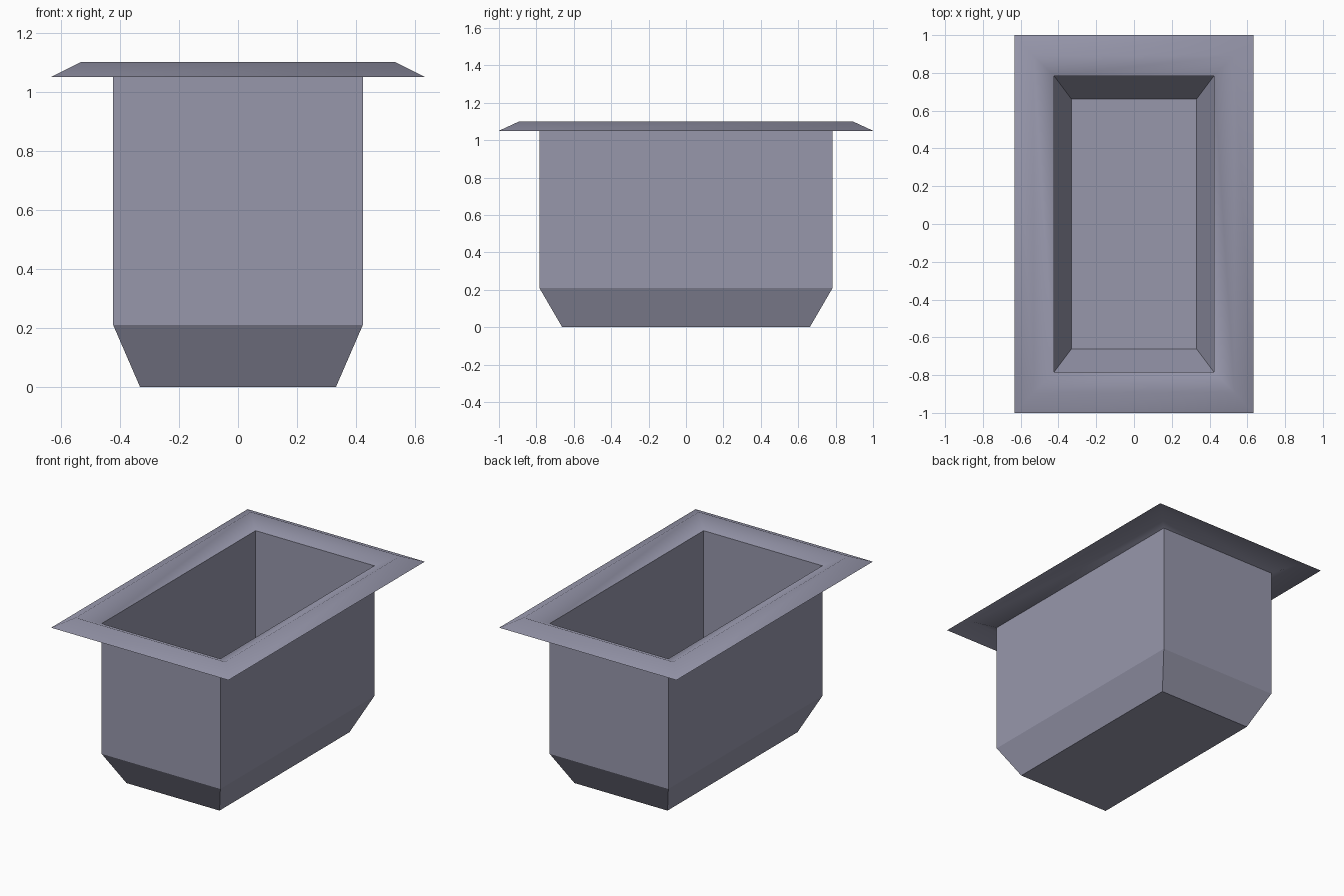
import bpy, bmesh

if "Cube" in bpy.data.objects:
    bpy.data.objects.remove(bpy.data.objects["Cube"])

# Rectangular loops from floor to outer lip: half width, half depth, height
PROFILE = [
    (0.332, 0.662, 0.00),    # floor
    (0.423, 0.784, 0.21),    # top of chamfer
    (0.423, 0.784, 1.05),    # opening
    (0.532, 0.892, 1.10),    # rim ridge
    (0.632, 1.00, 1.05),     # outer lip
]


def rect_loop(bm, hx, hy, z):
    return [bm.verts.new((sx * hx, sy * hy, z))
            for sx, sy in ((-1, -1), (1, -1), (1, 1), (-1, 1))]


bm = bmesh.new()
loops = [rect_loop(bm, *p) for p in PROFILE]

# Floor of the basin
bm.faces.new(loops[0])

# Chamfer, walls and flared rim as one thin sheet facing inward and up
for i, (a, b) in enumerate(zip(loops, loops[1:])):
    for k in range(4):
        n = (k + 1) % 4
        face = bm.faces.new((a[n], a[k], b[k], b[n]))
        face.smooth = i >= 2   # only the rim is softly shaded

# Crisp edge where the rim meets the walls
for k in range(4):
    bm.edges.get((loops[2][k], loops[2][(k + 1) % 4])).smooth = False

mesh = bpy.data.meshes.new("rimmed_basin")
bm.to_mesh(mesh)
bm.free()
basin = bpy.data.objects.new("rimmed_basin", mesh)
bpy.context.collection.objects.link(basin)

# Dark bluish grey finish
finish = bpy.data.materials.new("slate_grey")
finish.diffuse_color = (0.31, 0.31, 0.41, 1)
finish.use_nodes = True
finish.node_tree.nodes["Principled BSDF"].inputs["Base Color"].default_value = finish.diffuse_color
mesh.materials.append(finish)
